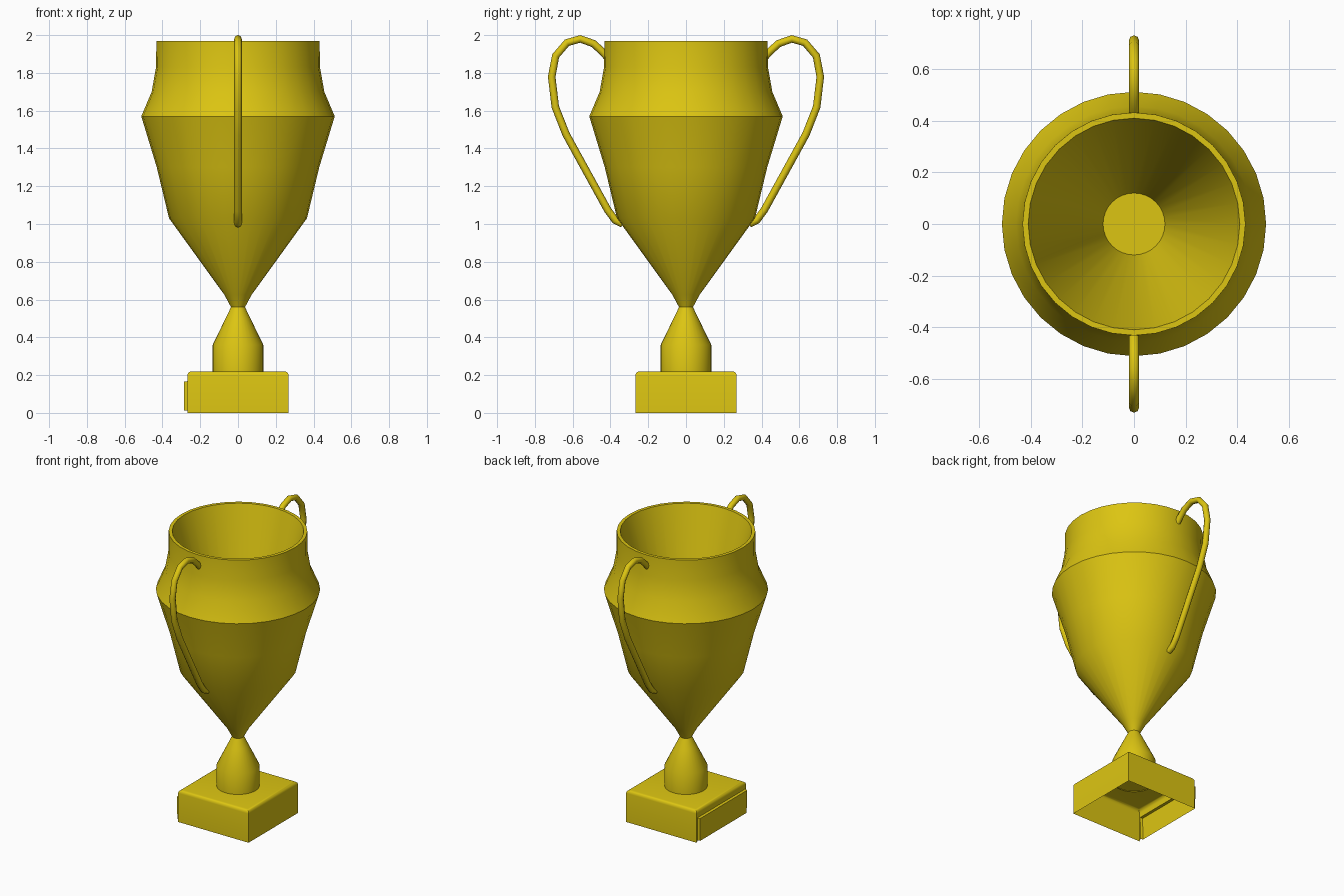
import bpy, bmesh, math

if "Cube" in bpy.data.objects:
    bpy.data.objects.remove(bpy.data.objects["Cube"])

gold = bpy.data.materials.new("trophy gold")
gold.diffuse_color = (0.72, 0.56, 0.006, 1)
gold.use_nodes = True
gold.node_tree.nodes["Principled BSDF"].inputs["Base Color"].default_value = gold.diffuse_color


def finish(ob, angle=30):
    """Give the part its colour and smooth it, keeping hard edges."""
    ob.data.materials.clear()
    ob.data.materials.append(gold)
    bpy.ops.object.select_all(action='DESELECT')
    ob.select_set(True)
    bpy.context.view_layer.objects.active = ob
    bpy.ops.object.shade_smooth_by_angle(angle=math.radians(angle))


def add_mesh(name, bm):
    bmesh.ops.recalc_face_normals(bm, faces=bm.faces)
    me = bpy.data.meshes.new(name)
    bm.to_mesh(me)
    bm.free()
    ob = bpy.data.objects.new(name, me)
    bpy.context.collection.objects.link(ob)
    finish(ob)
    return ob


def lathe(name, profile, sides=32, cap_end=False):
    """Revolve (radius, z) points around the z axis."""
    bm = bmesh.new()
    rings = []
    for r, z in profile:
        rings.append([bm.verts.new((r * math.cos(2 * math.pi * i / sides),
                                    r * math.sin(2 * math.pi * i / sides), z))
                      for i in range(sides)])
    for a, b in zip(rings, rings[1:]):
        for i in range(sides):
            j = (i + 1) % sides
            bm.faces.new((a[i], a[j], b[j], b[i]))
    if cap_end:
        bm.faces.new(rings[-1])
    return add_mesh(name, bm)


# cup: outer wall, rim, then the conical inside with a flat floor
lathe("cup", [(0.037, 0.56), (0.072, 0.625), (0.365, 1.03), (0.43, 1.30),
              (0.512, 1.57), (0.457, 1.70), (0.434, 1.83), (0.432, 1.97),
              (0.41, 1.97), (0.12, 0.90)], cap_end=True)

# stem
lathe("stem", [(0.134, 0.215), (0.134, 0.36), (0.066, 0.50), (0.037, 0.56)])

# base: hollow box open below, rounded top edges, raised plate on the -x side
W, H = 0.268, 0.22
bm = bmesh.new()
bmesh.ops.create_cube(bm, size=1)
for v in bm.verts:
    v.co = (v.co.x * 2 * W, v.co.y * 2 * W, (v.co.z + 0.5) * H)
bmesh.ops.delete(bm, geom=[f for f in bm.faces if f.normal.z < -0.5],
                 context='FACES_ONLY')
top_edges = [e for e in bm.edges if all(v.co.z > H - 0.01 for v in e.verts)]
bmesh.ops.bevel(bm, geom=top_edges, offset=0.022, segments=4, profile=0.5,
                affect='EDGES')
bm.normal_update()
side = min(bm.faces, key=lambda f: f.calc_center_median().x - f.calc_area())
bmesh.ops.inset_region(bm, faces=[side], thickness=0.012)
for v in side.verts:
    v.co.z = 0.012 if v.co.z < H / 2 else 0.168
bmesh.ops.inset_region(bm, faces=[side], thickness=0.004)
for v in side.verts:
    v.co.x = -W - 0.017
add_mesh("base", bm)

# handles: round bar bent in the y-z plane, one on each side
path = [(0.41, 1.875), (0.44, 1.91), (0.49, 1.955), (0.56, 1.98),
        (0.63, 1.96), (0.69, 1.89), (0.711, 1.78), (0.692, 1.62),
        (0.635, 1.475), (0.415, 1.075), (0.375, 1.02), (0.335, 1.0)]
for name, s in (("handle_back", 1), ("handle_front", -1)):
    cu = bpy.data.curves.new(name, 'CURVE')
    cu.dimensions = '3D'
    cu.bevel_depth = 0.02
    cu.bevel_resolution = 2
    cu.use_fill_caps = True
    sp = cu.splines.new('POLY')
    sp.points.add(len(path) - 1)
    for p, (y, z) in zip(sp.points, path):
        p.co = (0, s * y, z, 1)
    ob = bpy.data.objects.new(name, cu)
    bpy.context.collection.objects.link(ob)
    bpy.ops.object.select_all(action='DESELECT')
    ob.select_set(True)
    bpy.context.view_layer.objects.active = ob
    bpy.ops.object.convert(target='MESH')
    finish(bpy.context.view_layer.objects.active, 50)
